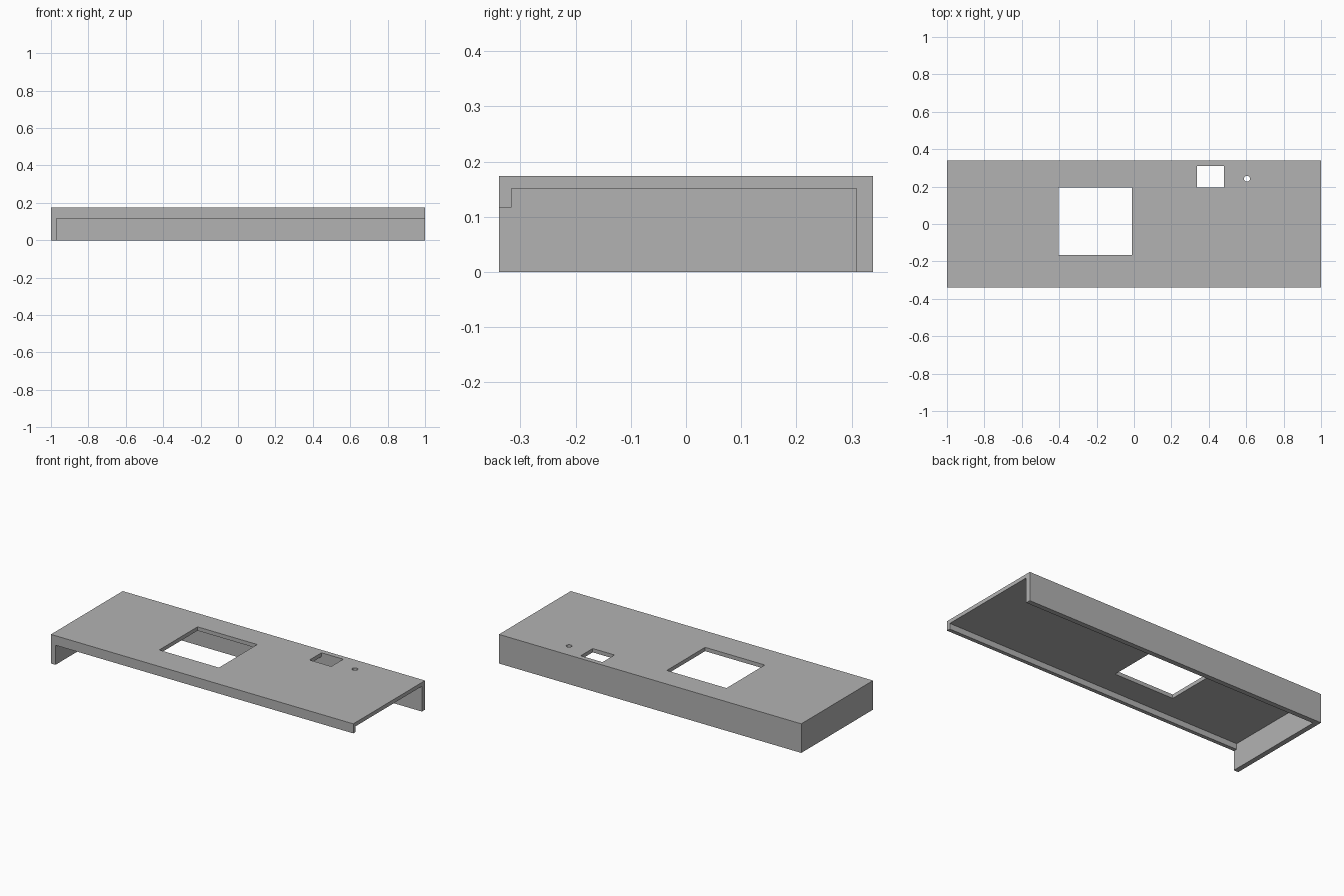
import bpy

# Remove the default cube
cube = bpy.data.objects.get("Cube")
if cube:
    bpy.data.objects.remove(cube, do_unlink=True)

# Overall dimensions
HALF_X, HALF_Y, HEIGHT = 1.0, 0.339, 0.174
WALL_X = -0.97          # inner face of the end wall
WALL_Y = 0.309          # inner face of the back wall
LIP_Y = -0.316          # inner face of the front lip
PLATE_Z, LIP_Z = 0.151, 0.117
OVER = 0.1              # overshoot of the cutters

grey = bpy.data.materials.new("plain_grey")
colour = (0.448, 0.448, 0.448, 1.0)
grey.use_nodes = True
grey.diffuse_color = colour
grey.node_tree.nodes["Principled BSDF"].inputs["Base Color"].default_value = colour


def box(name, xs, ys, zs):
    """Box spanning the given ranges."""
    spans = (xs, ys, zs)
    bpy.ops.mesh.primitive_cube_add(size=1, location=[(a + b) / 2 for a, b in spans])
    obj = bpy.context.object
    obj.name = name
    obj.scale = [b - a for a, b in spans]
    bpy.ops.object.transform_apply(location=True, rotation=False, scale=True)
    obj.data.materials.append(grey)
    return obj


def cut(target, cutter):
    """Subtract the cutter from the target and discard it."""
    cutter.hide_render = True
    mod = target.modifiers.new("cut", "BOOLEAN")
    mod.operation = "DIFFERENCE"
    mod.solver = "EXACT"
    mod.object = cutter
    bpy.context.view_layer.objects.active = target
    bpy.ops.object.modifier_apply(modifier=mod.name)
    bpy.data.objects.remove(cutter, do_unlink=True)


# Solid cover, hollowed below and open at one end
cover = box("panel_cover", (-HALF_X, HALF_X), (-HALF_Y, HALF_Y), (0, HEIGHT))
open_x = (WALL_X, HALF_X + OVER)
cut(cover, box("cavity_cutter", open_x, (LIP_Y, WALL_Y), (-OVER, PLATE_Z)))

# Opening under the front lip
cut(cover, box("front_cutter", open_x, (-HALF_Y - OVER, 0), (-OVER, LIP_Z)))

# Large and small windows through the plate
through = (PLATE_Z - 0.02, HEIGHT + OVER)
cut(cover, box("large_window_cutter", (-0.405, -0.01), (-0.166, 0.196), through))
cut(cover, box("small_window_cutter", (0.336, 0.48), (0.196, WALL_Y), through))

# Round hole beside the small window
bpy.ops.mesh.primitive_cylinder_add(vertices=24, radius=0.016, depth=0.2,
                                    location=(0.604, 0.242, HEIGHT))
hole = bpy.context.object
hole.data.materials.append(grey)
cut(cover, hole)

# Flat faces, one material
cover.data.materials.clear()
cover.data.materials.append(grey)
for face in cover.data.polygons:
    face.use_smooth = False
    face.material_index = 0
